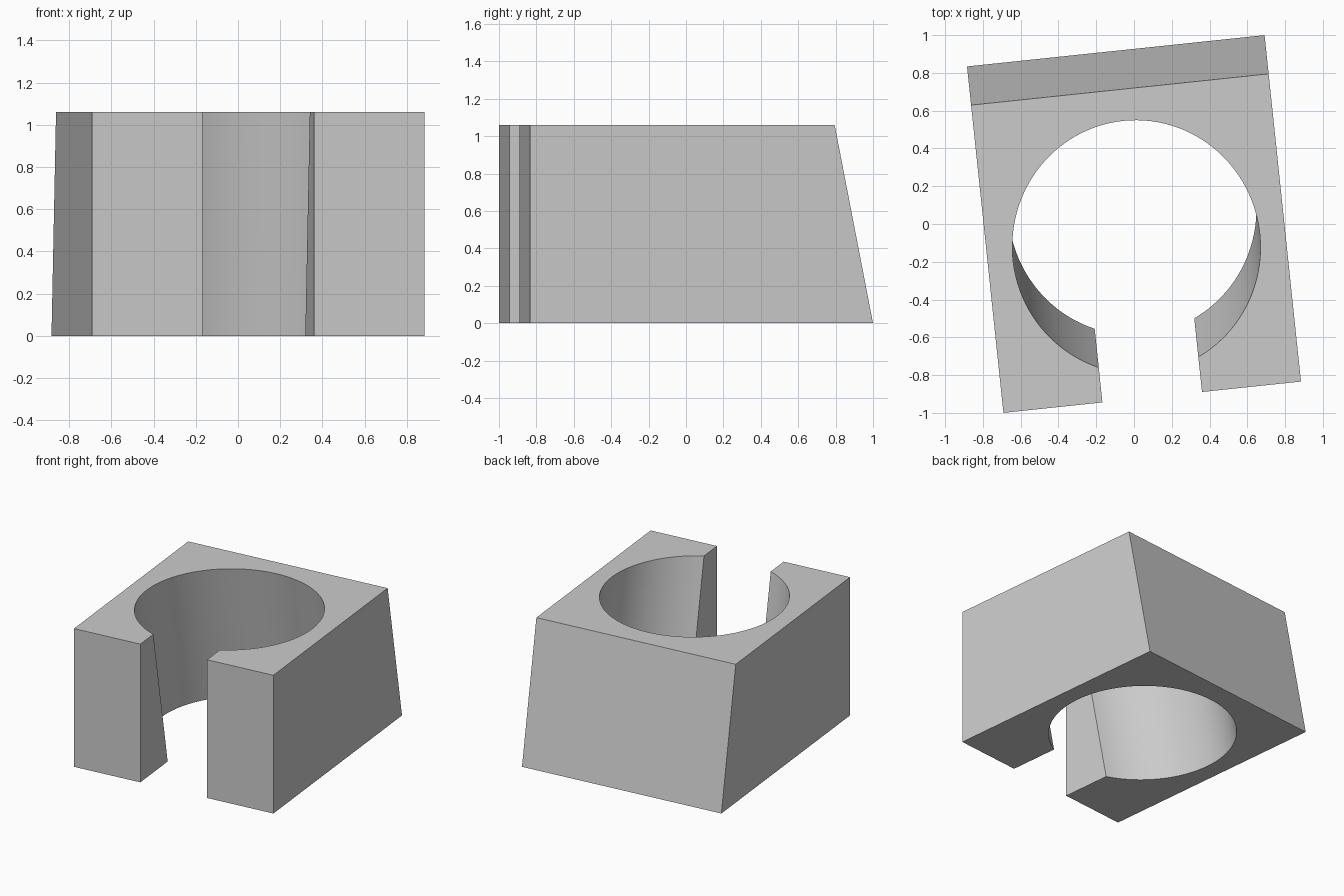
import bpy, bmesh
from math import asin, cos, sin, pi, radians

cube = bpy.data.objects.get("Cube")
if cube:
    bpy.data.objects.remove(cube, do_unlink=True)

HALF_W, HALF_L, HEIGHT = 0.792, 0.922, 1.06
SLOT = 0.265                    # half width of the front opening
SLOPE = 0.206                   # lean of the back face and bore over the height
BORE_X, BORE_Y, BORE_C = 0.657, 0.671, -0.122
SEGMENTS = 96

grey = bpy.data.materials.new("grey")
grey.use_nodes = True
colour = (0.6, 0.6, 0.6, 1)
grey.diffuse_color = colour
grey.node_tree.nodes["Principled BSDF"].inputs["Base Color"].default_value = colour

# Top outline: outer corners, then the bore from one slot wall to the other.
# Each point has x, y and whether it leans.
outline = [(SLOT, -HALF_L, False), (HALF_W, -HALF_L, False),
           (HALF_W, HALF_L - SLOPE, True), (-HALF_W, HALF_L - SLOPE, True),
           (-HALF_W, -HALF_L, False), (-SLOT, -HALF_L, False)]
FRONT_LEFT, BACK_LEFT, BACK_RIGHT, FRONT_RIGHT = 1, 2, 3, 4
first = len(outline)
gap = asin(SLOT / BORE_X)
sweep = 2 * pi - 2 * gap


def bore_angle(step):
    return -pi / 2 - gap - sweep * step / SEGMENTS


def nearest_corner(step):
    a = bore_angle(step)
    if sin(a) < 0:
        return FRONT_RIGHT if cos(a) < 0 else FRONT_LEFT
    return BACK_RIGHT if cos(a) < 0 else BACK_LEFT


for i in range(SEGMENTS + 1):
    a = bore_angle(i)
    outline.append((BORE_X * cos(a), BORE_C + BORE_Y * sin(a), True))

bm = bmesh.new()
top = [bm.verts.new((x, y, HEIGHT)) for x, y, lean in outline]
bottom = [bm.verts.new((x, y + SLOPE * lean, 0)) for x, y, lean in outline]

# Flat ends: fans from each outer corner to its quarter of the bore
for ring in (top, bottom):
    corner = FRONT_RIGHT
    bm.faces.new((ring[first - 1], ring[corner], ring[first]))
    for i in range(SEGMENTS):
        near = nearest_corner(i + 0.5)
        if near != corner:
            bm.faces.new((ring[corner], ring[near], ring[first + i]))
            corner = near
        bm.faces.new((ring[corner], ring[first + i + 1], ring[first + i]))
    bm.faces.new((ring[corner], ring[0], ring[-1]))

# Outer sides, slot walls and bore wall
n = len(outline)
for i in range(n):
    j = (i + 1) % n
    bm.faces.new((top[j], top[i], bottom[i], bottom[j]))
bmesh.ops.recalc_face_normals(bm, faces=bm.faces)
mesh = bpy.data.meshes.new("clamp_block")
bm.to_mesh(mesh)
bm.free()
mesh.materials.append(grey)

block = bpy.data.objects.new("clamp_block", mesh)
bpy.context.collection.objects.link(block)
block.rotation_euler.z = radians(6)
bpy.ops.object.select_all(action='DESELECT')
block.select_set(True)
bpy.context.view_layer.objects.active = block
bpy.ops.object.shade_smooth_by_angle(angle=radians(30))
